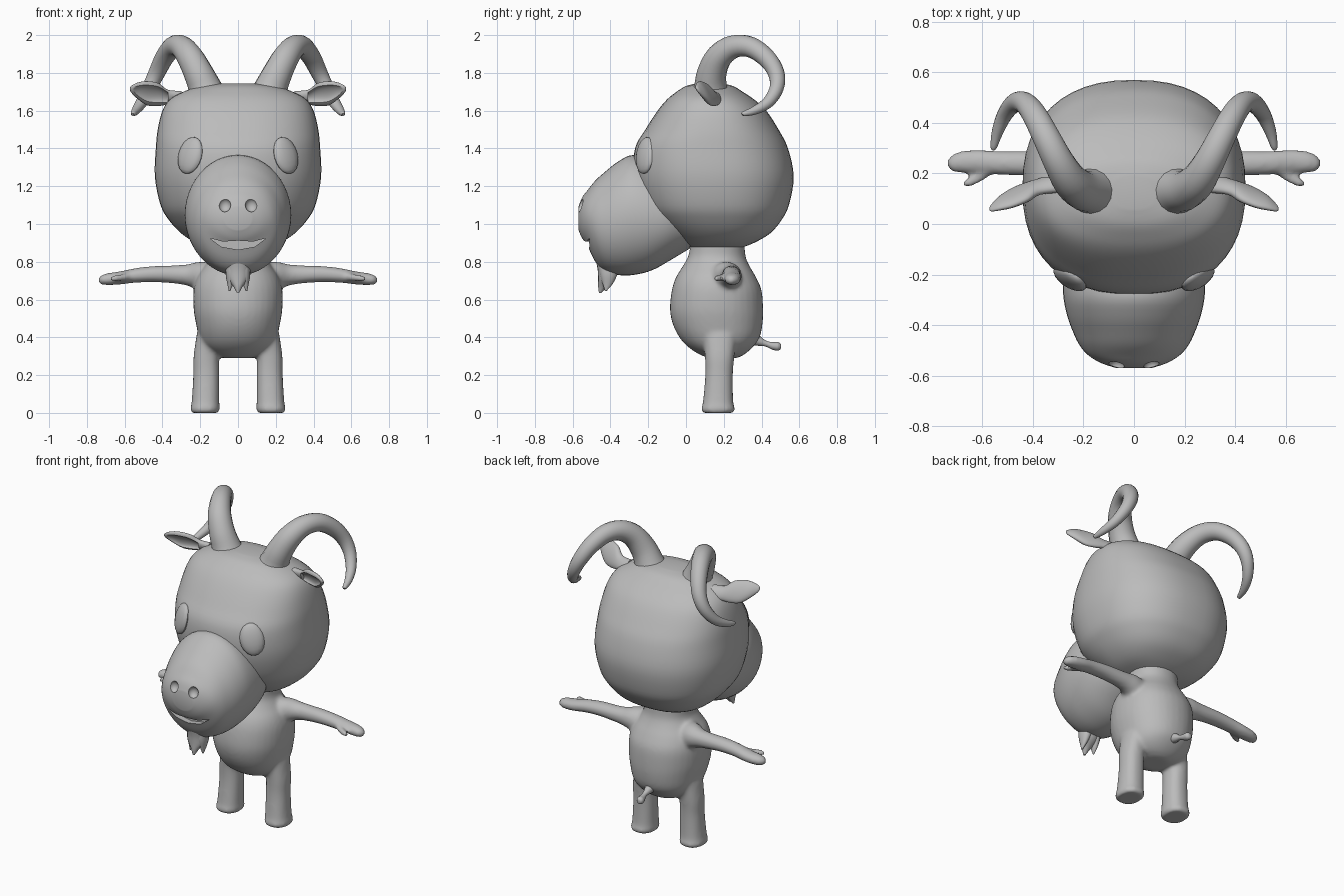
import bpy, bmesh, math
from mathutils import Matrix, Vector, Euler

if "Cube" in bpy.data.objects:
    bpy.data.objects.remove(bpy.data.objects["Cube"])

grey = bpy.data.materials.new("plain_grey")
grey.diffuse_color = (0.5, 0.5, 0.5, 1)
grey.use_nodes = True
grey.node_tree.nodes["Principled BSDF"].inputs["Base Color"].default_value = grey.diffuse_color
cutters = []


def add(name, bm, mirror=False):
    bmesh.ops.recalc_face_normals(bm, faces=bm.faces)
    me = bpy.data.meshes.new(name)
    bm.to_mesh(me)
    bm.free()
    ob = bpy.data.objects.new(name, me)
    bpy.context.collection.objects.link(ob)
    me.materials.append(grey)
    if mirror:
        ob.modifiers.new("mirror", 'MIRROR').use_mirror_merge = False
    return ob


def smooth_rows(rows, sub):
    """Catmull-Rom interpolation between section rows."""
    out = []
    for i in range(len(rows) - 1):
        p0, p1, p2, p3 = (rows[min(max(i + k, 0), len(rows) - 1)] for k in (-1, 0, 1, 2))
        for s in range(sub):
            t = s / sub
            out.append([0.5 * (2*b + (c - a)*t + (2*a - 5*b + 4*c - d)*t*t + (3*b - a - 3*c + d)*t**3)
                        for a, b, c, d in zip(p0, p1, p2, p3)])
    return out + [list(rows[-1])]


def loft(name, axis, rows, n=2.0, seg=36, sub=4, mirror=False, bm=None):
    """Superelliptic sections (position, centre a, centre b, radius a, radius b) along an axis."""
    own = bm is None
    bm = bm or bmesh.new()
    rings = []
    for t, ca, cb, ra, rb in smooth_rows(rows, sub):
        ring = []
        for k in range(seg):
            ang = 2 * math.pi * k / seg
            c, s = math.cos(ang), math.sin(ang)
            a = ca + max(ra, .002) * math.copysign(abs(c) ** (2 / n), c)
            b = cb + max(rb, .002) * math.copysign(abs(s) ** (2 / n), s)
            ring.append(bm.verts.new({'x': (t, a, b), 'y': (a, t, b), 'z': (a, b, t)}[axis]))
        rings.append(ring)
    for r, q in zip(rings, rings[1:]):
        for k in range(seg):
            bm.faces.new((r[k], r[(k+1) % seg], q[(k+1) % seg], q[k]))
    bm.faces.new(rings[0])
    bm.faces.new(rings[-1])
    return add(name, bm, mirror) if own else None


def tube(name, pts, mirror=False):
    """Tapered round tube through points (x, y, z, radius)."""
    cu = bpy.data.curves.new(name, 'CURVE')
    cu.dimensions, cu.bevel_depth, cu.bevel_resolution, cu.use_fill_caps = '3D', 1, 6, True
    path = smooth_rows(pts, 4)
    sp = cu.splines.new('POLY')
    sp.points.add(len(path) - 1)
    for p, (x, y, z, r) in zip(sp.points, path):
        p.co, p.radius = (x, y, z, 1), r
    cu.materials.append(grey)
    ob = bpy.data.objects.new(name, cu)
    bpy.context.collection.objects.link(ob)
    bpy.ops.object.select_all(action='DESELECT')
    ob.select_set(True)
    bpy.context.view_layer.objects.active = ob
    bpy.ops.object.convert(target='MESH')
    ob = bpy.context.view_layer.objects.active
    if mirror:
        ob.modifiers.new("mirror", 'MIRROR').use_mirror_merge = False
    return ob


def ball(name, centre, radii, rot=(0, 0, 0), mirror=False, u=24, v=16):
    bm = bmesh.new()
    m = Matrix.LocRotScale(Vector(centre), Euler([math.radians(a) for a in rot]), Vector(radii))
    bmesh.ops.create_uvsphere(bm, u_segments=u, v_segments=v, radius=1, matrix=m)
    return add(name, bm, mirror)


def cut(ob, cutter):
    mod = ob.modifiers.new("cut", 'BOOLEAN')
    mod.operation, mod.solver, mod.object = 'DIFFERENCE', 'EXACT', cutter
    cutter.hide_render = True
    cutters.append(cutter)


# Head: height, front y, back y, half width
skull = [(.87, .04, .28, .11), (.90, -.02, .36, .22), (.95, -.09, .445, .30), (1.02, -.17, .505, .365),
         (1.1, -.23, .545, .41), (1.25, -.275, .57, .44), (1.4, -.27, .54, .435), (1.5, -.215, .49, .425),
         (1.6, -.15, .425, .40), (1.66, -.10, .36, .36), (1.70, -.05, .30, .29), (1.73, .0, .25, .2),
         (1.745, .06, .19, .08)]
loft("head", 'z', [(z, 0, (f + b) / 2, w, (b - f) / 2) for z, f, b, w in skull], n=2.35, seg=48)

# Muzzle: y, bottom z, top z, half width
nose = [(-.57, .97, 1.09, .07), (-.55, .925, 1.14, .13), (-.52, .88, 1.18, .18), (-.48, .80, 1.23, .215),
        (-.43, .75, 1.275, .24), (-.36, .73, 1.33, .265), (-.28, .73, 1.365, .28), (-.18, .755, 1.33, .28),
        (-.08, .81, 1.25, .26), (.02, .87, 1.15, .2)]
muzzle = loft("muzzle", 'y', [(y, 0, (b + t) / 2, w, (t - b) / 2) for y, b, t, w in nose], seg=48)
cut(muzzle, ball("nostril_cutter", (.07, -.562, 1.10), (.032, .03, .036), mirror=True))

# Mouth opening
bm = bmesh.new()
lips = [(-.15, .925), (-.08, .907), (0, .912), (.08, .907), (.15, .925), (.09, .88), (0, .864), (-.09, .88)]
face = bm.faces.new([bm.verts.new((x, -.64, z)) for x, z in lips])
ext = bmesh.ops.extrude_face_region(bm, geom=[face])
bmesh.ops.translate(bm, vec=(0, .163, 0), verts=[v for v in ext["geom"] if isinstance(v, bmesh.types.BMVert)])
cut(muzzle, add("mouth_cutter", bm))

# Eyes
ball("eyes", (.253, -.215, 1.363), (.074, .032, .1), (-12, -10, 37), True, 16, 10)

# Ears, leaning forward at the upper edge, hollowed in front
ear_rows = [(.30, .15, 1.66, .035, .045), (.37, .14, 1.67, .028, .04), (.42, .125, 1.685, .03, .06),
            (.48, .105, 1.692, .028, .064), (.53, .09, 1.705, .022, .044), (.563, .075, 1.713, .012, .02),
            (.572, .072, 1.715, .004, .006)]
ears = loft("ears", 'x', ear_rows, seg=24)
hollow = loft("ear_cutter", 'x', [(x, y - .03, z, ry, rz * .72) for x, y, z, ry, rz in ear_rows[1:6]], seg=24)
for ob in (ears, hollow):
    for v in ob.data.vertices:
        v.co.y -= (v.co.z - 1.69) * .45
cut(ears, hollow)
ears.modifiers.new("mirror", 'MIRROR').use_mirror_merge = False

# Horns curling up, back and outwards
tube("horns", [(.16, .13, 1.66, .12), (.175, .13, 1.72, .09), (.21, .137, 1.80, .078), (.255, .175, 1.885, .07),
               (.30, .25, 1.938, .061), (.345, .34, 1.937, .055), (.39, .425, 1.88, .05), (.43, .477, 1.80, .044),
               (.47, .48, 1.72, .038), (.51, .435, 1.645, .031), (.54, .365, 1.602, .023),
               (.555, .305, 1.583, .013), (.557, .297, 1.58, .005)], True)

# Goatee with three tips
loft("goatee", 'z', [(.635, 0, -.455, .006, .006), (.67, 0, -.44, .025, .025), (.71, 0, -.42, .055, .045),
                     (.76, 0, -.41, .068, .058), (.82, 0, -.41, .08, .07)], seg=20)
loft("goatee_side_tufts", 'z', [(.645, .045, -.425, .004, .004), (.68, .041, -.415, .015, .025),
                                (.73, .035, -.41, .03, .045), (.78, .03, -.41, .035, .05)], seg=16, mirror=True)

# Body, arms, thumbs and legs fused into one soft skin
bm = bmesh.new()
trunk = [(.29, .12, .27, .07), (.31, .07, .31, .13), (.35, .01, .355, .18), (.40, -.035, .39, .205),
         (.47, -.07, .405, .222), (.55, -.085, .408, .235), (.65, -.075, .40, .235), (.72, -.052, .37, .215),
         (.78, -.015, .335, .175), (.83, .012, .315, .15), (.90, .025, .31, .15)]
loft("", 'z', [(z, 0, (f + b) / 2, w, (b - f) / 2) for z, f, b, w in trunk], n=2.15, bm=bm)
for s in (-1, 1):
    loft("", 'z', [(0, s*.175, .17, .07, .08), (.02, s*.175, .17, .078, .09), (.06, s*.172, .17, .073, .08),
                   (.2, s*.168, .175, .069, .073), (.3, s*.167, .178, .068, .078), (.42, s*.15, .18, .068, .09)],
         n=2.3, bm=bm)
    loft("", 'x', [(s*.1, .19, .70, .09, .09), (s*.2, .215, .722, .08, .078), (s*.27, .235, .73, .057, .056),
                   (s*.34, .24, .733, .05, .048), (s*.44, .24, .735, .049, .043), (s*.54, .242, .728, .047, .039),
                   (s*.62, .247, .715, .047, .035), (s*.69, .245, .708, .042, .032), (s*.725, .24, .704, .03, .024),
                   (s*.738, .24, .703, .012, .012)], bm=bm)
    loft("", 'x', [(s*.55, .225, .722, .02, .02), (s*.60, .192, .718, .022, .02), (s*.65, .166, .712, .02, .018),
                   (s*.68, .157, .709, .012, .012)], seg=16, bm=bm)
body = add("body", bm)
rem = body.modifiers.new("fuse", 'REMESH')
rem.mode, rem.voxel_size = 'VOXEL', .011
soft = body.modifiers.new("soften", 'SMOOTH')
soft.factor, soft.iterations = .5, 8

# Tail
tube("tail", [(0, .32, .41, .05), (0, .385, .38, .026), (0, .425, .366, .015), (-.005, .46, .355, .02),
              (-.01, .485, .352, .023), (-.01, .50, .352, .015), (-.01, .503, .352, .004)])

# Apply modifiers, drop cutters, shade smooth with sharp creases
bpy.ops.object.select_all(action='SELECT')
bpy.context.view_layer.objects.active = body
bpy.ops.object.convert(target='MESH')
for ob in cutters:
    bpy.data.objects.remove(ob)
for ob in bpy.context.scene.objects:
    if not ob.data.materials:
        ob.data.materials.append(grey)
bpy.ops.object.select_all(action='SELECT')
bpy.context.view_layer.objects.active = bpy.data.objects["body"]
bpy.ops.object.shade_smooth_by_angle(angle=math.radians(40))
